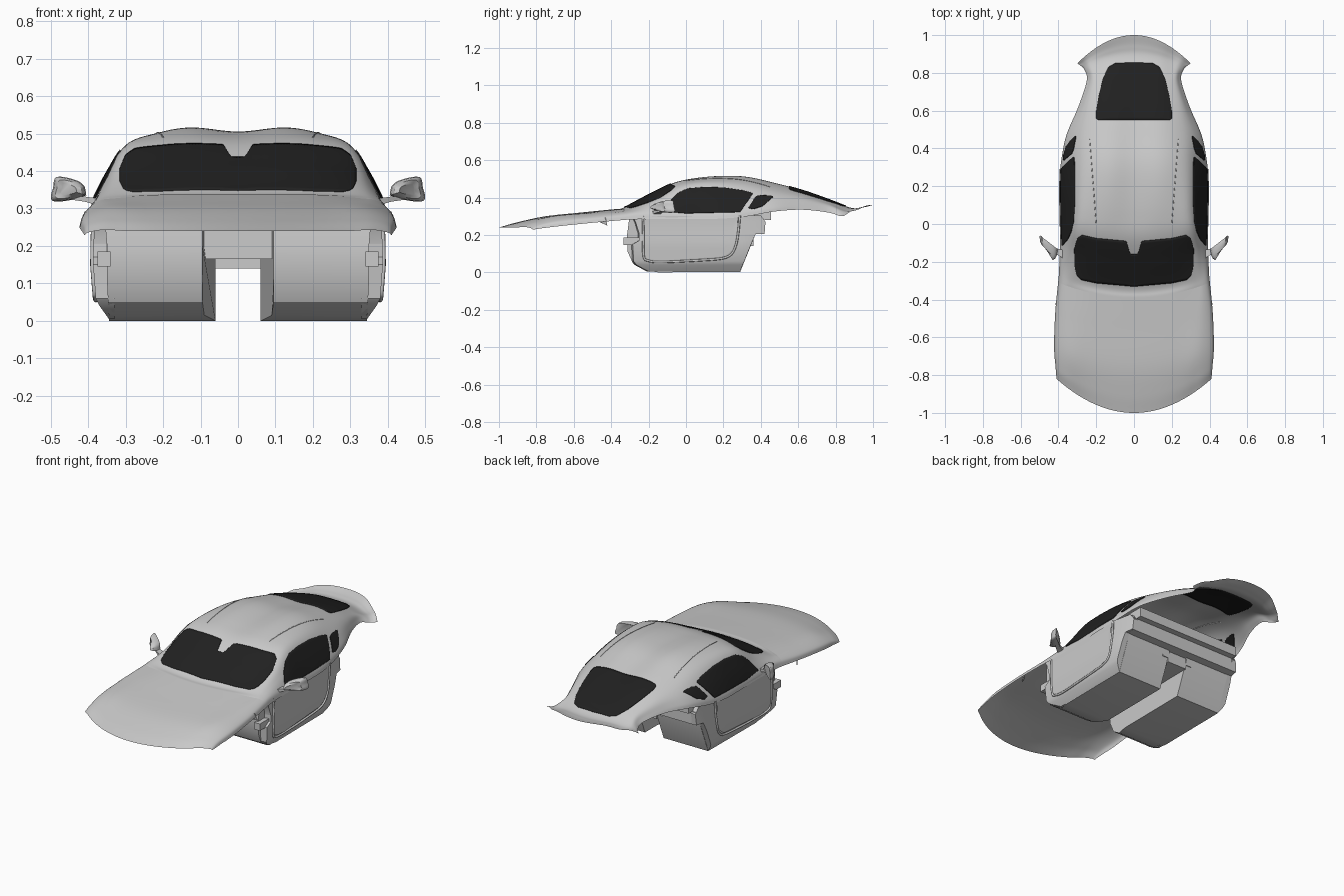
import bpy, bmesh, math
from mathutils import Vector
from mathutils.bvhtree import BVHTree

if "Cube" in bpy.data.objects:
    bpy.data.objects.remove(bpy.data.objects["Cube"])

black = bpy.data.materials.new("dark_glass")
black.diffuse_color = (0.015, 0.015, 0.015, 1)
black.use_nodes = True
black.node_tree.nodes["Principled BSDF"].inputs["Base Color"].default_value = black.diffuse_color


def add(name, verts, faces, mirror=False, mat=None, smooth=True, up=False):
    me = bpy.data.meshes.new(name)
    bm = bmesh.new()
    vs = [bm.verts.new(v) for v in verts]
    for f in faces:
        bm.faces.new([vs[i] for i in f])
    bmesh.ops.remove_doubles(bm, verts=bm.verts, dist=1e-5)
    bmesh.ops.recalc_face_normals(bm, faces=bm.faces)
    if up and sum(f.normal.z for f in bm.faces) < 0:
        bmesh.ops.reverse_faces(bm, faces=bm.faces)
    bm.to_mesh(me)
    bm.free()
    ob = bpy.data.objects.new(name, me)
    bpy.context.collection.objects.link(ob)
    if mat:
        me.materials.append(mat)
    if smooth:
        bpy.ops.object.select_all(action='DESELECT')
        ob.select_set(True)
        bpy.context.view_layer.objects.active = ob
        bpy.ops.object.shade_smooth_by_angle(angle=math.radians(32))
    if mirror:
        ob.modifiers.new("mirror", 'MIRROR')
    return ob


def spline(pts, n):
    """Catmull-Rom through tuples of any length."""
    p = [Vector(q) for q in pts]
    p = [2 * p[0] - p[1]] + p + [2 * p[-1] - p[-2]]
    out = []
    for i in range(1, len(p) - 2):
        a, b, c, d = p[i - 1:i + 3]
        for k in range(n):
            t = k / n
            out.append(0.5 * (2 * b + (c - a) * t + (2 * a - 5 * b + 4 * c - d) * t * t
                              + (3 * b - a - 3 * c + d) * t ** 3))
    return out + [p[-2]]


def grid_faces(rows, cols):
    return [(r * cols + c, r * cols + c + 1, (r + 1) * cols + c + 1, (r + 1) * cols + c)
            for r in range(rows - 1) for c in range(cols - 1)]


def section(row):
    y, bow, zc, bub, xr, zr, xb, zb, zl = row
    xl = xb + 0.01
    half = [(0, zc), (.42 * xr, zc + bub), (.72 * xr, zr + .78 * (zc - zr) + .5 * bub), (xr, zr),
            ((xr + xb) / 2 + .006, (zr + zb) / 2 + .005), (xb, zb), (xl, zl)]
    pts = spline([(-x, z) for x, z in half[:0:-1]] + half, 5)
    return [(p[0], y + bow * (p[0] / xl) ** 2, p[1]) for p in pts]


def shell(name, rows):
    secs = [section(r) for r in spline(rows, 8)]
    verts = [v for s in secs for v in s]
    return add(name, verts, grid_faces(len(secs), len(secs[0])), up=True)


# Body skin stations: y, bow, centre z, roof bubble, roof edge x z, belt x z, lower z
hood = [(-1, .18, .24, 0, .30, .24, .40, .236, .228),
        (-.9, .14, .268, 0, .31, .27, .405, .257, .237),
        (-.75, .10, .30, 0, .32, .302, .413, .275, .25),
        (-.55, .08, .321, 0, .325, .317, .407, .292, .268),
        (-.39, .08, .337, 0, .33, .327, .392, .308, .282)]
cabin = [hood[-1],
         (-.335, .08, .345, 0, .32, .342, .387, .315, .284),
         (-.2, .07, .415, 0, .315, .392, .383, .32, .285),
         (-.07, .05, .476, .002, .305, .452, .383, .32, .285),
         (.05, .02, .497, .007, .295, .473, .385, .32, .285),
         (.2, 0, .505, .011, .29, .473, .387, .322, .288),
         (.33, 0, .5, .01, .28, .462, .376, .335, .3),
         (.47, 0, .472, .007, .262, .438, .348, .352, .325)]
tail = [(.62, 0, .436, .003, .228, .41, .285, .355, .335),
        (.76, 0, .39, 0, .195, .37, .24, .335, .32),
        (.88, -.06, .346, 0, .2, .334, .255, .315, .302),
        (.94, -.10, .346, 0, .21, .328, .275, .307, .301),
        (1.0, -.15, .36, 0, .22, .335, .29, .312, .305)]
shell("hood", hood)
roof = shell("roof_and_tail", cabin + tail)
tree = BVHTree.FromPolygons([v.co for v in roof.data.vertices],
                            [tuple(p.vertices) for p in roof.data.polygons])


def on_skin(a, b, side):
    """Project (y, z) from the side or (x, y) from above onto the skin."""
    o, d = ((1, a, b), (-1, 0, 0)) if side else ((a, b, 1), (0, 0, -1))
    hit = tree.ray_cast(Vector(o), Vector(d))[0]
    return hit if hit else tree.find_nearest(Vector((.38, a, b) if side else (a, b, .45)))[0]


def interp(pts, t):
    for (a, u), (b, v) in zip(pts, pts[1:]):
        if t <= b:
            return u + (v - u) * max(0, (t - a) / (b - a))
    return pts[-1][1]


def glass(name, lo, hi, side=False, cols=64, rows=20):
    a0, a1 = lo[0][0], lo[-1][0]
    if not side:
        a0 = -a1
    verts = []
    for i in range(cols + 1):
        a = a0 + (a1 - a0) * i / cols
        k = a if side else abs(a)
        l, h = interp(lo, k), interp(hi, k)
        verts += [on_skin(a, l + (h - l) * j / rows, side) for j in range(rows + 1)]
    ob = add(name, verts, grid_faces(cols + 1, rows + 1), side, black, up=not side)
    m = ob.modifiers.new("thickness", 'SOLIDIFY')
    m.thickness, m.offset = .007, 0


# Windows
glass("windshield",
      [(0, -.33), (.2, -.312), (.28, -.295), (.305, -.27), (.315, -.21)],
      [(0, -.16), (.02, -.16), (.04, -.09), (.2, -.075), (.275, -.058), (.3, -.075), (.315, -.13)],
      cols=80)
glass("rear_window", [(0, .55), (.19, .55), (.2, .56)],
      [(0, .855), (.1, .85), (.135, .83), (.165, .765), (.19, .66), (.2, .59)])
glass("door_window", [(-.115, .325), (0, .315), (.29, .322), (.355, .418)],
      [(-.115, .33), (-.08, .385), (-.04, .425), (.01, .447), (.1, .455), (.2, .452),
       (.3, .437), (.345, .426), (.355, .42)], side=True)
glass("quarter_window", [(.335, .343), (.36, .337), (.41, .354), (.465, .402)],
      [(.335, .347), (.372, .405), (.4, .411), (.45, .409), (.465, .404)], side=True, cols=30)


def tube(name, pts, r):
    cu = bpy.data.curves.new(name, 'CURVE')
    cu.dimensions = '3D'
    cu.bevel_depth, cu.bevel_resolution = r, 2
    for s in (1, -1):
        sp = cu.splines.new('POLY')
        sp.points.add(len(pts) - 1)
        for q, p in zip(sp.points, pts):
            q.co = (s * p[0], p[1], p[2], 1)
    bpy.context.collection.objects.link(bpy.data.objects.new(name, cu))


# Thin seams along the roof
tube("roof_seam", [on_skin(.2 + .035 * t / 20, .45 * t / 20, False) for t in range(21)], .002)

# Floor tubs: side profile (y, z) with inner and outer x
prof = [(-.30, .315, .095, .36), (-.315, .2, .095, .35), (-.312, .11, .095, .35),
        (-.285, .05, .095, .347), (-.23, .015, .09, .345), (-.15, 0, .06, .345),
        (.29, .003, .06, .345), (.37, .2, .06, .345), (.37, .315, .06, .36)]
n = len(prof)
add("floor_tub", [(p[2], p[0], p[1]) for p in prof] + [(p[3], p[0], p[1]) for p in prof],
    [(i, (i + 1) % n, n + (i + 1) % n, n + i) for i in range(n)]
    + [tuple(range(n)), tuple(range(n, 2 * n))], mirror=True)

# Body sides: rings (z, outer x, front y, back y)
rings = [(.005, .345, -.2, .29), (.04, .37, -.265, .303), (.06, .38, -.28, .312),
         (.15, .387, -.285, .348), (.17, .387, -.25, .357), (.205, .386, -.25, .372),
         (.206, .386, -.25, .42), (.27, .382, -.27, .425), (.305, .382, -.29, .40)]
rv = []
for z, x, y0, y1 in rings:
    rv += [(.33, y0 - .01, z), (x, y0, z), (x, min(y1, .3), z), (x - max(0, y1 - .3) * .2, y1, z), (.33, y1, z)]
add("body_side", rv, [(r * 5 + c, r * 5 + (c + 1) % 5, r * 5 + 5 + (c + 1) % 5, r * 5 + 5 + c)
                      for r in range(len(rings) - 1) for c in range(5)]
    + [tuple(range(5)), tuple(range(len(rv) - 5, len(rv)))], mirror=True)

# Door skin and its rim
edge = [(-.23, .30), (-.228, .2), (-.226, .085), (-.2, .062), (-.13, .055), (.1, .066), (.2, .076),
        (.245, .1), (.268, .15), (.28, .22), (.288, .305)]
skin = [(.05, .376), (.06, .381), (.15, .388), (.25, .386), (.31, .388)]
outline = [(p[0], p[1]) for p in spline(edge, 4)]
tube("door_rim", [(interp(skin, z) + .001, y, z) for y, z in outline], .006)
low = [(-.22, .085), (-.2, .07), (-.13, .063), (.2, .085), (.24, .11), (.262, .16), (.278, .29)]
dv = []
for i in range(31):
    y = -.22 + .498 * i / 30
    l = interp(low, y)
    dv += [(interp(skin, l + (.30 - l) * j / 10) + .003, y, l + (.30 - l) * j / 10) for j in range(11)]
add("door_skin", dv, grid_faces(31, 11), mirror=True)


def box(name, x0, x1, y0, y1, z0, z1, mirror=False):
    v = [(x, y, z) for x in (x0, x1) for y in (y0, y1) for z in (z0, z1)]
    add(name, v, [(0, 1, 3, 2), (4, 5, 7, 6), (0, 1, 5, 4), (2, 3, 7, 6), (0, 2, 6, 4), (1, 3, 7, 5)],
        mirror, smooth=False)


# Tunnel roof, rear shelf steps, door hinges
box("tunnel_roof", -.1, .1, -.24, .36, .165, .315)
box("tunnel_lip", -.062, .062, -.1, .36, .14, .17)
box("cowl_panel", -.35, .35, -.30, -.2, .24, .325)
box("rear_shelf_lower", -.355, .355, .25, .42, .205, .28)
box("rear_shelf_upper", -.335, .335, .25, .455, .28, .335)
box("door_hinge", .34, .375, -.335, -.24, .145, .185, True)

# Fender fins under the hood edge
add("fender_fin", [(.345, -.525, .30), (.405, -.435, .292), (.415, -.42, .25), (.385, -.46, .268),
                   (.35, -.52, .30), (.41, -.43, .292), (.42, -.42, .25), (.39, -.455, .268)],
    [(0, 1, 2, 3), (4, 5, 6, 7), (0, 1, 5, 4), (1, 2, 6, 5), (2, 3, 7, 6), (3, 0, 4, 7)],
    mirror=True, smooth=False)

# Mirrors: rounded head swept back at the tip, on a tapered arm
head = spline([(.405, .335), (.412, .362), (.44, .378), (.485, .384), (.494, .355), (.5, .328),
               (.485, .318), (.44, .324), (.405, .335)], 4)[:-1]
layers = [(.012, .88), (.014, .97), (.004, 1), (-.02, .93), (-.038, .75), (-.046, .45)]
m = len(head)
hv = [(.452 + (p[0] - .452) * s, -.11 + (p[0] - .452) * .75 + dy, .35 + (p[1] - .35) * s)
      for dy, s in layers for p in head]
add("mirror_head", hv, [(r * m + c, r * m + (c + 1) % m, r * m + m + (c + 1) % m, r * m + m + c)
                        for r in range(len(layers) - 1) for c in range(m)]
    + [tuple(range(m)), tuple(range(len(hv) - m, len(hv)))], mirror=True)
arm = [(.375, -.16, .318, .022), (.41, -.145, .325, .016), (.45, -.115, .33, .014)]
av = [(x, y + w * a, z + .6 * w * b) for x, y, z, w in arm for a, b in ((-1, -.7), (1, -.7), (1, .7), (-1, .7))]
add("mirror_arm", av, [(r * 4 + c, r * 4 + (c + 1) % 4, r * 4 + 4 + (c + 1) % 4, r * 4 + 4 + c)
                       for r in range(2) for c in range(4)] + [(0, 1, 2, 3), (8, 9, 10, 11)], mirror=True)
